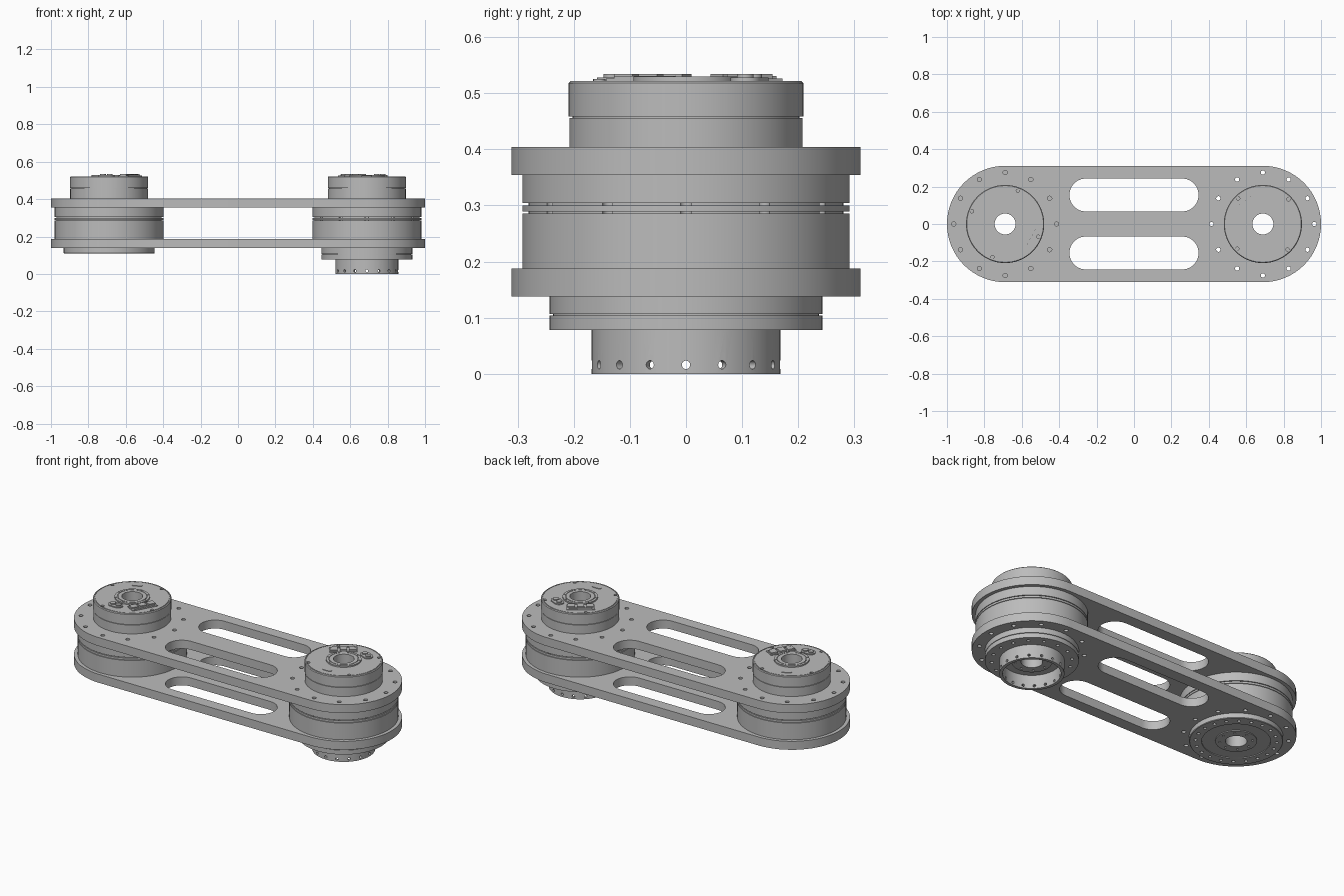
import bpy, bmesh
from math import pi, cos, sin, radians
from mathutils import Matrix, Vector

if "Cube" in bpy.data.objects:
    bpy.data.objects.remove(bpy.data.objects["Cube"])

END = 0.689      # distance of each joint axis from the middle
BORE = 0.056
SEG = 72

grey = bpy.data.materials.new("satin grey metal")
grey.use_nodes = True
grey.diffuse_color = (0.5, 0.5, 0.5, 1)
grey.node_tree.nodes["Principled BSDF"].inputs["Base Color"].default_value = (0.5, 0.5, 0.5, 1)


def finish(name, bm, spot=None):
    bmesh.ops.recalc_face_normals(bm, faces=bm.faces)
    mesh = bpy.data.meshes.new(name)
    bm.to_mesh(mesh)
    bm.free()
    mesh.materials.append(grey)
    ob = bpy.data.objects.new(name, mesh)
    bpy.context.collection.objects.link(ob)
    if spot:
        ob.matrix_world = spot
    return ob


def lathe(name, profile, spot):
    """Closed ring: (radius, height) outline turned about the joint axis."""
    bm = bmesh.new()
    rings = []
    for k in range(SEG):
        a = 2 * pi * k / SEG
        rings.append([bm.verts.new((r * cos(a), r * sin(a), z)) for r, z in profile])
    n = len(profile)
    for k in range(SEG):
        a, b = rings[k], rings[(k + 1) % SEG]
        for i in range(n):
            j = (i + 1) % n
            bm.faces.new((a[i], b[i], b[j], a[j]))
    return finish(name, bm, spot)


def stadium(bm, half, radius, z0, z1, shift=Matrix(), steps=32):
    """Upright prism with two straight sides and round ends."""
    pts = []
    for side in (1, -1):
        for k in range(steps + 1):
            a = pi * k / steps - pi / 2 * side
            pts.append((side * half + radius * cos(a), radius * sin(a)))
    low = [bm.verts.new(shift @ Vector((x, y, z0))) for x, y in pts]
    top = [bm.verts.new(shift @ Vector((x, y, z1))) for x, y in pts]
    bm.faces.new(low[::-1])
    bm.faces.new(top)
    for i in range(len(pts)):
        j = (i + 1) % len(pts)
        bm.faces.new((low[i], low[j], top[j], top[i]))


def peg(bm, x, y, z0, z1, r, sides=14):
    bmesh.ops.create_cone(bm, cap_ends=True, segments=sides, radius1=r, radius2=r, depth=z1 - z0,
                          matrix=Matrix.Translation((x, y, (z0 + z1) / 2)))


def peg_ring(bm, count, ring, z0, z1, r, cx=0, start=0):
    for k in range(count):
        a = start + 2 * pi * k / count
        peg(bm, cx + ring * cos(a), ring * sin(a), z0, z1, r)


def cut(ob, bm, spot=None):
    """Subtract the cutter mesh and bake the result."""
    tool = finish("cutter", bm, spot)
    tool.hide_render = True
    mod = ob.modifiers.new("holes", 'BOOLEAN')
    mod.operation, mod.solver, mod.object = 'DIFFERENCE', 'EXACT', tool
    bpy.context.view_layer.update()
    baked = bpy.data.meshes.new_from_object(ob.evaluated_get(bpy.context.evaluated_depsgraph_get()))
    ob.modifiers.clear()
    ob.data = baked
    bpy.data.objects.remove(tool)


def box(bm, x, y, z0, z1, sx, sy):
    bmesh.ops.create_cube(bm, size=1, matrix=Matrix.Translation((x, y, (z0 + z1) / 2))
                          @ Matrix.Diagonal((sx, sy, z1 - z0, 1)))


# Two link plates with long slots, bolt holes and motor openings
for name, z0, z1 in (("lower_plate", 0.138, 0.188), ("upper_plate", 0.354, 0.404)):
    bm = bmesh.new()
    stadium(bm, END, 0.311, z0, z1)
    plate = finish(name, bm)
    bm = bmesh.new()
    for y in (-0.155, 0.155):
        stadium(bm, 0.257, 0.088, z0 - 0.02, z1 + 0.02, Matrix.Translation((0, y, 0)))
    for x in (-END, END):
        peg(bm, x, 0, z0 - 0.02, z1 + 0.02, 0.19, 48)
        peg_ring(bm, 12, 0.275, z0 - 0.02, z1 + 0.02, 0.0115, x)
    cut(plate, bm)


def motor(side, x, turn):
    spot = Matrix.Translation((x, 0, 0)) @ Matrix.Rotation(turn, 4, 'Z')
    level = Matrix.Translation((x, 0, 0))

    # Main drum with two thin grooves
    R, G = 0.291, 0.281
    housing = lathe(side + "_motor_housing", [
        (BORE, 0.188), (R, 0.188), (R, 0.286), (G, 0.286), (G, 0.289), (R, 0.289), (R, 0.300),
        (G, 0.300), (G, 0.304), (R, 0.304), (R, 0.354), (BORE, 0.354)], level)
    if side == "left":
        bm = bmesh.new()
        peg_ring(bm, 12, 0.275, 0.17, 0.37, 0.0115)
        cut(housing, bm, level)

    # Encoder cap on top, with a seam and edge notches
    cap = lathe(side + "_motor_cap", [
        (BORE, 0.35), (0.208, 0.35), (0.208, 0.456), (0.202, 0.456), (0.202, 0.459), (0.209, 0.459),
        (0.209, 0.518), (0.205, 0.522), (0.201, 0.522), (0.201, 0.519), (0.198, 0.519),
        (0.198, 0.522), (BORE, 0.522)], spot)
    bm = bmesh.new()
    peg_ring(bm, 4, 0.19, 0.512, 0.54, 0.009, 0, radians(69))
    cut(cap, bm, spot)

    # Raised collar round the bore
    collar = lathe(side + "_cap_collar", [
        (BORE, 0.51), (0.094, 0.51), (0.094, 0.53), (0.08, 0.53), (0.08, 0.526),
        (0.077, 0.526), (0.077, 0.53), (BORE, 0.53)], spot)
    bm = bmesh.new()
    peg_ring(bm, 8, 0.087, 0.522, 0.55, 0.004)
    cut(collar, bm, spot)

    # Connector block: low base, sockets and a rear strip
    bm = bmesh.new()
    box(bm, 0.128, 0, 0.52, 0.526, 0.06, 0.15)
    for y in (-0.05, 0, 0.05):
        box(bm, 0.122, y, 0.524, 0.534, 0.036, 0.038)
    box(bm, 0.151, 0, 0.524, 0.531, 0.01, 0.12)
    finish(side + "_cable_connector", bm, spot @ Matrix.Rotation(radians(-29), 4, 'Z'))

    # Rounded plug with two pins
    bm = bmesh.new()
    stadium(bm, 0.016, 0.027, 0.52, 0.528, Matrix.Translation((-0.015, -0.132, 0)), 12)
    for dx in (-0.033, 0.003):
        peg(bm, dx, -0.132, 0.526, 0.534, 0.015, 20)
    finish(side + "_round_plug", bm, spot)

    # Small tag near the rim
    bm = bmesh.new()
    stadium(bm, 0.018, 0.011, 0.521, 0.525, spot.to_3x3().to_4x4().inverted()
            @ Matrix.Rotation(turn, 4, 'Z') @ Matrix.Translation((-0.065, 0.14, 0))
            @ Matrix.Rotation(radians(25), 4, 'Z'), 8)
    finish(side + "_rim_tag", bm, spot)

    if side == "left":
        # Stepped output flange and a hollow collar below it
        flange = lathe("left_output_flange", [
            (BORE, 0.2), (0.19, 0.2), (0.19, 0.138), (0.243, 0.138), (0.243, 0.107), (0.237, 0.107),
            (0.237, 0.104), (0.243, 0.104), (0.243, 0.078), (0.105, 0.078), (0.105, 0.07),
            (BORE, 0.07)], level)
        bm = bmesh.new()
        peg_ring(bm, 16, 0.208, 0.05, 0.09, 0.009)
        peg_ring(bm, 8, 0.085, 0.05, 0.08, 0.006)
        cut(flange, bm, level)
        tube = lathe("left_output_tube", [
            (0.168, 0), (0.168, 0.085), (0.151, 0.085), (0.151, 0)], level)
        bm = bmesh.new()
        for k in range(16):
            bmesh.ops.create_cone(bm, cap_ends=True, segments=14, radius1=0.0075, radius2=0.0075,
                                  depth=0.06, matrix=Matrix.Rotation(k * pi / 8, 4, 'Z')
                                  @ Matrix.Translation((0.16, 0, 0.016))
                                  @ Matrix.Rotation(pi / 2, 4, 'Y'))
        cut(tube, bm, level)
    else:
        # Flat output face with a recessed band and two bolt circles
        flange = lathe("right_output_flange", [
            (BORE, 0.2), (0.19, 0.2), (0.19, 0.138), (0.243, 0.138), (0.243, 0.112), (0.24, 0.109),
            (0.178, 0.109), (0.178, 0.114), (0.108, 0.114), (0.108, 0.109), (BORE, 0.109)], level)
        bm = bmesh.new()
        peg_ring(bm, 20, 0.21, 0.09, 0.125, 0.009)
        peg_ring(bm, 8, 0.085, 0.09, 0.12, 0.006)
        cut(flange, bm, level)


motor("right", -END, 0)
motor("left", END, radians(155))

# Smooth round walls, crisp edges
bpy.ops.object.select_all(action='DESELECT')
for ob in bpy.context.collection.objects:
    if ob.type == 'MESH' and ob.data.materials and ob.data.materials[0] == grey:
        ob.select_set(True)
        bpy.context.view_layer.objects.active = ob
bpy.ops.object.shade_smooth_by_angle(angle=radians(30))
